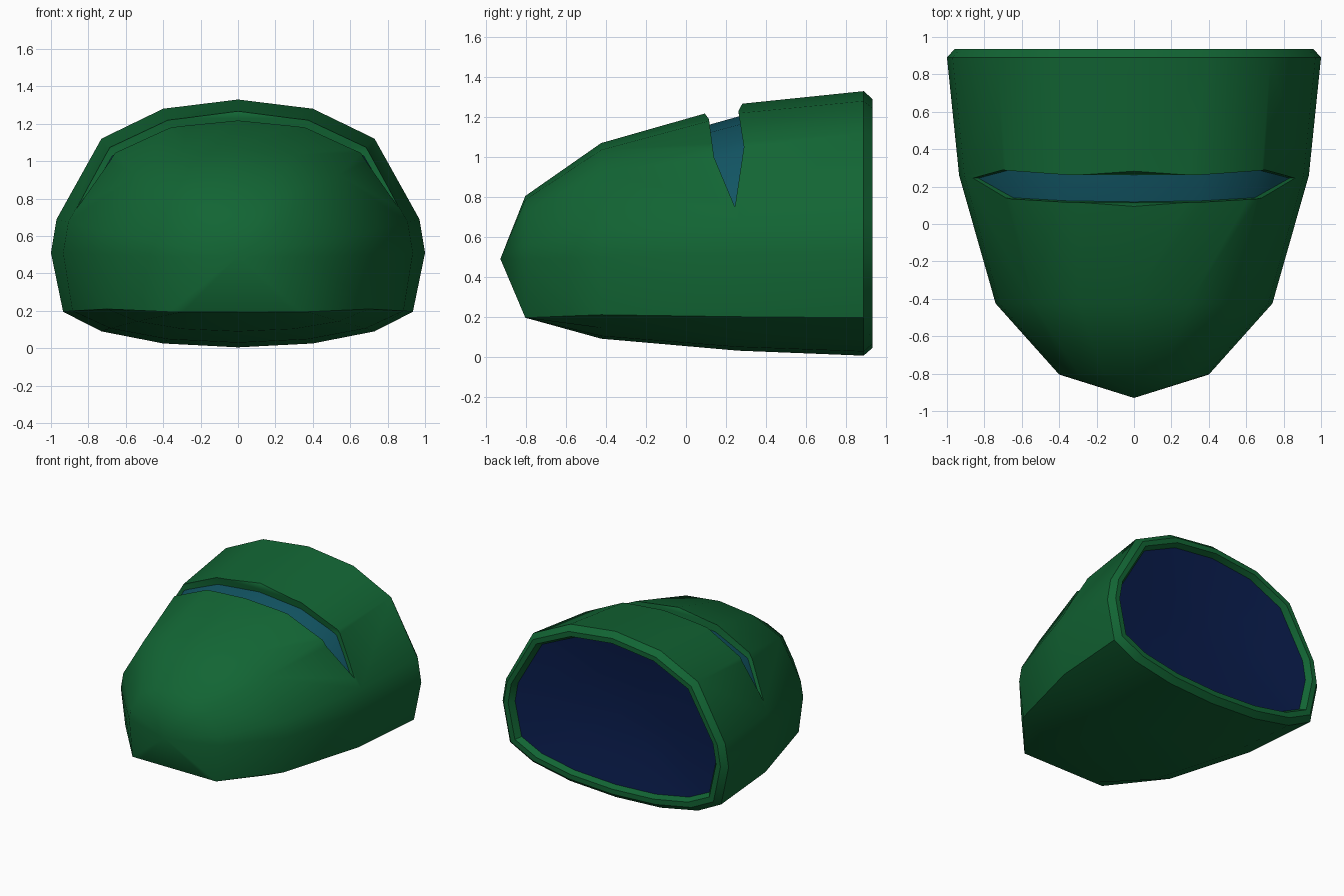
import bpy
import bmesh
import math

cube = bpy.data.objects.get("Cube")
if cube:
    bpy.data.objects.remove(cube, do_unlink=True)


def material(name, colour):
    mat = bpy.data.materials.new(name)
    mat.use_nodes = True
    mat.diffuse_color = (*colour, 1)
    mat.node_tree.nodes["Principled BSDF"].inputs["Base Color"].default_value = (*colour, 1)
    return mat


green = material("dark green", (0.006, 0.13, 0.034))
teal = material("deep teal", (0.006, 0.09, 0.125))
navy = material("navy blue", (0.003, 0.012, 0.075))


def section(y, width, top, middle, ridge_x, ridge, bottom):
    """Rounded arch above, shallow keel below a hard ridge."""
    upper = [(0, 1), (0.4, 0.94), (0.73, 0.745), (0.97, 0.22), (1, 0)]
    lower = [(0.73, 0.55), (0.4, 0.89), (0, 1)]
    half = [(x * width, middle + f * (top - middle)) for x, f in upper]
    half.append((ridge_x, ridge))
    half += [(x * width, ridge + f * (bottom - ridge)) for x, f in lower]
    mirrored = [(-x, z) for x, z in half[-2:0:-1]]
    return [(x, y, z) for x, z in half + mirrored]


def scaled(ring, y, sx, sz, centre=0.667):
    return [(x * sx, y, centre + (z - centre) * sz) for x, _, z in ring]


def loft(name, rings, start, end, mats, last_colour_rings=0):
    """Skin the rings and close both ends with a fan to a point."""
    bm = bmesh.new()
    loops = [[bm.verts.new(p) for p in ring] for ring in rings]
    count = len(loops[0])
    for k, (a, b) in enumerate(zip(loops, loops[1:])):
        for i in range(count):
            j = (i + 1) % count
            face = bm.faces.new((a[i], a[j], b[j], b[i]))
            face.material_index = int(k >= len(rings) - 1 - last_colour_rings and last_colour_rings > 0)
    for loop, point, slot in ((loops[0], start, 0), (loops[-1], end, int(last_colour_rings > 0))):
        tip = bm.verts.new(point)
        for i in range(count):
            face = bm.faces.new((loop[i], loop[(i + 1) % count], tip))
            face.material_index = slot
    return finish(name, bm, mats)


def finish(name, bm, mats):
    bmesh.ops.recalc_face_normals(bm, faces=bm.faces)
    mesh = bpy.data.meshes.new(name)
    bm.to_mesh(mesh)
    bm.free()
    for mat in mats:
        mesh.materials.append(mat)
    obj = bpy.data.objects.new(name, mesh)
    bpy.context.collection.objects.link(obj)
    return obj


def activate(obj):
    bpy.ops.object.select_all(action="DESELECT")
    obj.select_set(True)
    bpy.context.view_layer.objects.active = obj


# Main shell: blunt nose, flared body, chamfered rim and recessed back panel
back = section(0.89, 1.0, 1.33, 0.51, 0.935, 0.195, 0.005)
shell = loft("shell", [
    section(-0.805, 0.4, 0.805, 0.49, 0.37, 0.195, 0.195),
    section(-0.425, 0.74, 1.07, 0.5, 0.7, 0.21, 0.09),
    section(0.26, 0.935, 1.265, 0.51, 0.885, 0.2, 0.03),
    back,
    scaled(back, 0.935, 0.96, 0.94),
    scaled(back, 0.935, 0.92, 0.88),
    scaled(back, 0.89, 0.89, 0.85),
    scaled(back, 0.85, 0.45, 0.43),
], (0, -0.93, 0.49), (0, 0.84, 0.667), [green, navy], last_colour_rings=1)

# Tapered slit cut across the top
profile = [(0.07, 1.5), (0.07, 1.25), (0.115, 1.19), (0.14, 1.0), (0.245, 0.75),
           (0.29, 1.05), (0.262, 1.23), (0.30, 1.3), (0.30, 1.5)]
bm = bmesh.new()
outline = bm.faces.new([bm.verts.new((-1.2, y, z)) for y, z in profile])
extruded = bmesh.ops.extrude_face_region(bm, geom=[outline])
bmesh.ops.translate(bm, vec=(2.4, 0, 0),
                    verts=[g for g in extruded["geom"] if isinstance(g, bmesh.types.BMVert)])
cutter = finish("slit_cutter", bm, [green])
cutter.hide_render = True

cut = shell.modifiers.new("slit", "BOOLEAN")
cut.operation = "DIFFERENCE"
cut.solver = "EXACT"
cut.object = cutter
activate(shell)
bpy.ops.object.modifier_apply(modifier=cut.name)
bpy.data.objects.remove(cutter, do_unlink=True)

# Inner lining showing through the slit
lining = loft("slit_lining", [
    section(0.02, 0.85, 1.135, 0.5, 0.78, 0.25, 0.12),
    section(0.27, 0.92, 1.205, 0.51, 0.85, 0.25, 0.1),
    section(0.4, 0.925, 1.22, 0.51, 0.86, 0.25, 0.1),
], (0, 0.02, 0.6), (0, 0.4, 0.6), [teal])

# Smooth surfaces with crisp ridges
for obj in (shell, lining):
    activate(obj)
    bpy.ops.object.shade_smooth_by_angle(angle=math.radians(40))
